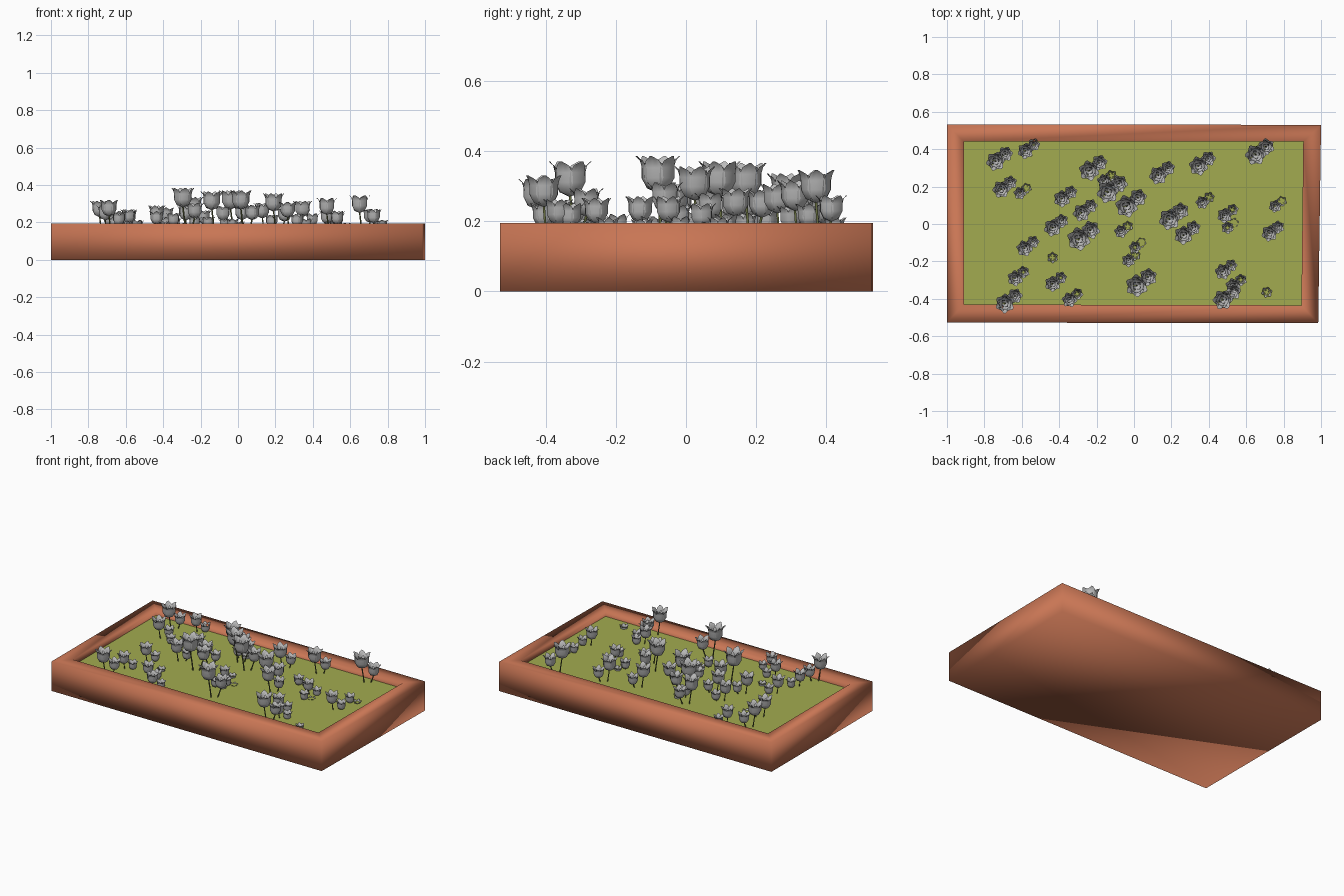
import bpy, bmesh, math, random
from mathutils import Vector

if "Cube" in bpy.data.objects:
    bpy.data.objects.remove(bpy.data.objects["Cube"])

random.seed(4)


def material(name, rgb):
    m = bpy.data.materials.new(name)
    m.diffuse_color = (*rgb, 1)
    m.use_nodes = True
    m.node_tree.nodes["Principled BSDF"].inputs["Base Color"].default_value = m.diffuse_color
    return m


def make_object(name, bm, mat, smooth=True):
    me = bpy.data.meshes.new(name)
    bm.to_mesh(me)
    bm.free()
    me.materials.append(mat)
    for p in me.polygons:
        p.use_smooth = smooth
    ob = bpy.data.objects.new(name, me)
    bpy.context.collection.objects.link(ob)
    return ob


terracotta = material("terracotta", (0.58, 0.18, 0.09))
grass = material("grass green", (0.36, 0.41, 0.08))
petal_grey = material("petal grey", (0.5, 0.5, 0.5))
stem_green = material("stem olive", (0.13, 0.15, 0.05))

TOP, SOIL = 0.195, 0.155
outer = [(-1, -0.527), (0.985, -0.53), (1, 0.53), (-1, 0.533)]
inner = [(-0.91, -0.43), (0.895, -0.435), (0.905, 0.44), (-0.91, 0.44)]

# planter tray: stacked rings joined into walls, rim and inner wall
bm = bmesh.new()
rings = [[bm.verts.new((x, y, z)) for x, y in pts]
         for pts, z in ((outer, 0), (outer, TOP), (inner, TOP), (inner, SOIL - 0.01))]
bm.faces.new(rings[0][::-1])
for a, b in zip(rings, rings[1:]):
    for i in range(4):
        j = (i + 1) % 4
        bm.faces.new((a[i], a[j], b[j], b[i]))
make_object("planter_tray", bm, terracotta)

# grass surface inside the tray
bm = bmesh.new()
bm.faces.new([bm.verts.new((x, y, SOIL)) for x, y in inner])
make_object("grass_surface", bm, grass, False)

# petal profile: radius, height and half width along the petal (cup size 1)
PROFILE = [(0.08, 0.0, 0.10), (0.55, 0.12, 0.42), (0.80, 0.40, 0.56),
           (0.80, 0.68, 0.52), (0.88, 0.88, 0.34), (1.08, 1.0, 0.04)]


def petal(bm, centre, angle, radius, height, spread):
    rows = []
    for r, z, w in PROFILE:
        row = []
        for k in (-1, -0.5, 0, 0.5, 1):
            a = angle + k * w * 1.15
            rr = r * spread * (1 + 0.08 * abs(k)) * radius
            row.append(bm.verts.new(centre + Vector((rr * math.cos(a), rr * math.sin(a), z * height))))
        rows.append(row)
    for a, b in zip(rows, rows[1:]):
        for i in range(4):
            bm.faces.new((a[i], a[i + 1], b[i + 1], b[i]))


def flower(bm, top, radius, height):
    base = top - Vector((0, 0, height))
    turn = random.uniform(0, 1)
    # outer, middle and heart layers of petals
    for n, spread, tall, shift in ((6, 0.93, 1, 0), (5, 0.74, 0.88, 0.5), (4, 0.42, 0.8, 0.2)):
        for i in range(n):
            petal(bm, base, turn + shift + i * math.tau / n, radius, height * tall, spread)


def stem(bm, start, end, r):
    rows = []
    for t in (0, 0.35, 0.7, 1):
        p = start.lerp(end, t * t * 0.6 + t * 0.4)
        p.z = start.z + (end.z - start.z) * t
        rows.append([bm.verts.new(p + Vector((r * math.cos(a), r * math.sin(a), 0)))
                     for a in (i * math.tau / 6 for i in range(6))])
    for a, b in zip(rows, rows[1:]):
        for i in range(6):
            j = (i + 1) % 6
            bm.faces.new((a[i], a[j], b[j], b[i]))


# plants: x and y of the tall flower, and plant height
PLANTS = [
    (-0.74, 0.335, 0.315), (-0.58, 0.39, 0.265), (-0.71, 0.185, 0.29), (-0.61, 0.165, 0.21),
    (-0.24, 0.285, 0.335), (-0.385, 0.135, 0.28), (-0.28, 0.06, 0.29), (-0.14, 0.17, 0.365),
    (-0.16, 0.23, 0.23), (-0.04, 0.095, 0.37), (-0.435, -0.02, 0.29), (-0.295, -0.08, 0.385),
    (-0.585, -0.13, 0.27), (-0.635, -0.29, 0.26), (-0.435, -0.32, 0.26), (-0.69, -0.425, 0.32),
    (-0.345, -0.405, 0.25), (-0.435, -0.18, 0.175), (-0.07, -0.04, 0.22), (0.005, -0.125, 0.205),
    (-0.03, -0.195, 0.22), (0.015, -0.33, 0.37), (0.13, 0.26, 0.305), (0.345, 0.31, 0.315),
    (0.65, 0.37, 0.345), (0.19, 0.025, 0.355), (0.265, -0.06, 0.31), (0.365, 0.115, 0.22),
    (0.485, 0.045, 0.25), (0.5, -0.02, 0.205), (0.755, 0.095, 0.21), (0.725, -0.05, 0.27),
    (0.475, -0.255, 0.265), (0.475, -0.405, 0.33), (0.53, -0.33, 0.25), (0.71, -0.365, 0.175),
]
blooms, stems = bmesh.new(), bmesh.new()
for x, y, h in PLANTS:
    root = Vector((x + 0.06 * h, y + 0.04 * h, 0.005))
    # tall bloom and its lower companion share one root
    for dx, dy, s in ((0, 0, 1), (0.165, 0.125, 0.79)):
        top = Vector((x + dx * h, y + dy * h, h * s))
        r, tall = 0.155 * h * s, 0.27 * h * s
        flower(blooms, top, r, tall)
        stem(stems, root, top - Vector((0, 0, tall * 0.95)), 0.011 * h)
make_object("flower_heads", blooms, petal_grey)
make_object("flower_stems", stems, stem_green)
